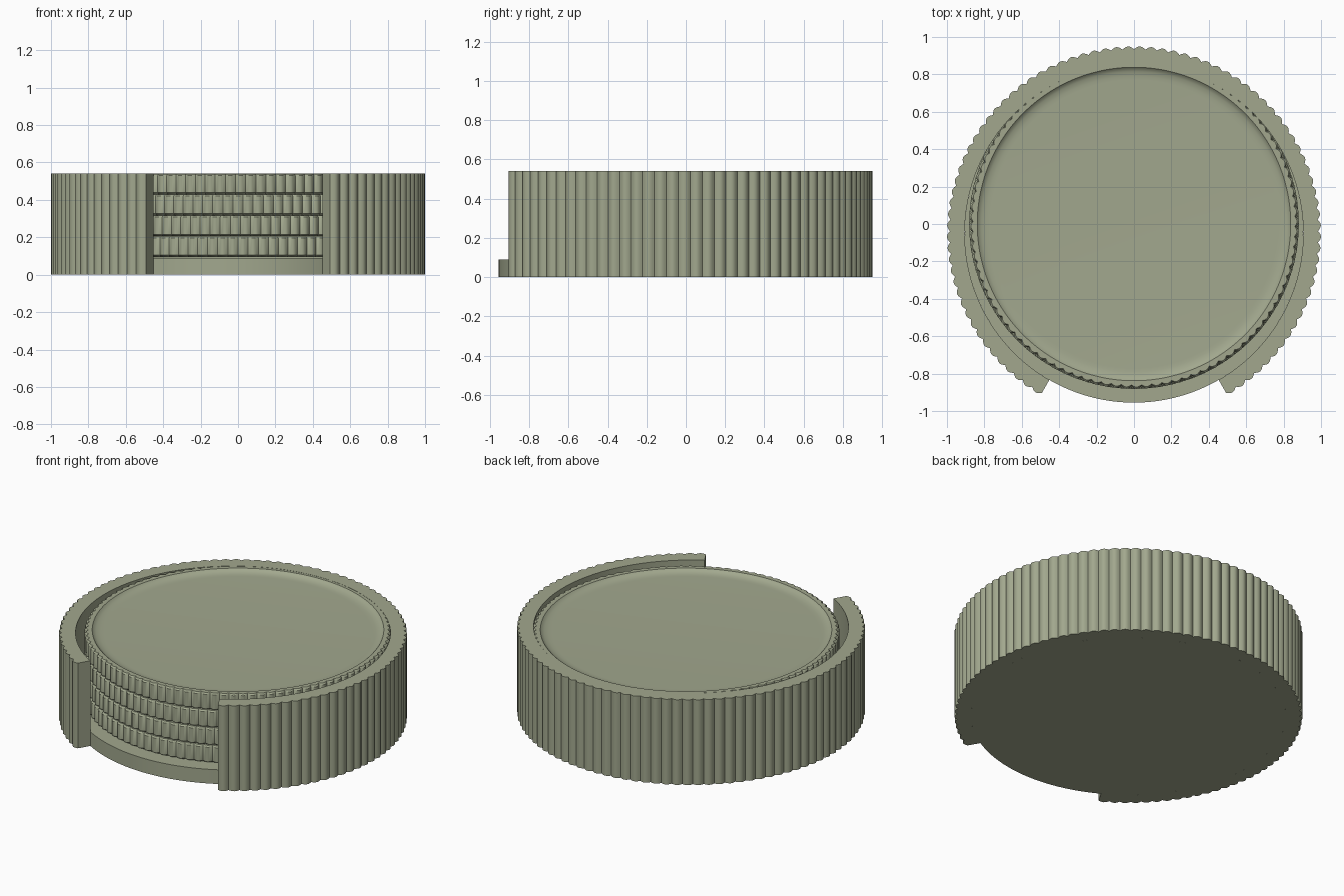
import bpy, bmesh, math

if "Cube" in bpy.data.objects:
    bpy.data.objects.remove(bpy.data.objects["Cube"])

SAGE = bpy.data.materials.new("sage")
SAGE.diffuse_color = (0.36, 0.39, 0.27, 1)
SAGE.use_nodes = True
SAGE.node_tree.nodes["Principled BSDF"].inputs["Base Color"].default_value = SAGE.diffuse_color
RIBS, SEG = 100, 6
N = RIBS * SEG


def scallop(i, depth):
    """Radius loss giving convex ribs with sharp valleys."""
    return depth * (1 - math.sin(math.pi * (i % SEG) / SEG))


def finish(bm, name, loc):
    bmesh.ops.recalc_face_normals(bm, faces=bm.faces)
    me = bpy.data.meshes.new(name)
    bm.to_mesh(me)
    bm.free()
    ob = bpy.data.objects.new(name, me)
    ob.location = loc
    bpy.context.collection.objects.link(ob)
    me.materials.append(SAGE)
    bpy.ops.object.select_all(action='DESELECT')
    ob.select_set(True)
    bpy.context.view_layer.objects.active = ob
    bpy.ops.object.shade_smooth_by_angle(angle=math.radians(35))
    return ob


def turned(name, profile, loc, n):
    """Turn (radius, z, rib depth) points into a closed solid."""
    bm = bmesh.new()
    rings = []
    for r, z, d in profile:
        ring = []
        for i in range(n):
            a = 2 * math.pi * i / n
            q = r - (scallop(i, d) if d else 0)
            ring.append(bm.verts.new((q * math.sin(a), -q * math.cos(a), z)))
        rings.append(ring)
    for lo, hi in zip(rings, rings[1:]):
        for i in range(n):
            j = (i + 1) % n
            bm.faces.new((lo[i], lo[j], hi[j], hi[i]))
    bm.faces.new(rings[0])
    bm.faces.new(rings[-1])
    return finish(bm, name, loc)


# Holder: ribbed C-shaped wall, open 60 degrees at the front
R_IN, HEIGHT, CY = 0.905, 0.54, -0.05
bm = bmesh.new()
sections = []
ribs = 84
start = math.radians(30)
steps = ribs * SEG
for i in range(steps + 1):
    a = start + (2 * math.pi - 2 * start) * i / steps
    ro = 1.0 - scallop(i, 0.016)
    s, c = math.sin(a), -math.cos(a)
    sections.append([bm.verts.new((r * s, r * c, z)) for r, z in
                     ((R_IN, 0), (ro, 0), (ro, HEIGHT), (R_IN, HEIGHT))])
for p, q in zip(sections, sections[1:]):
    for k in range(4):
        m = (k + 1) % 4
        bm.faces.new((p[k], p[m], q[m], q[k]))
bm.faces.new(sections[0])
bm.faces.new(sections[-1])
finish(bm, "holder_wall", (0, CY, 0))

# Holder floor, showing as a lip in the opening
turned("holder_floor", [(R_IN, 0, 0), (R_IN, 0.09, 0)], (0, CY, 0), 180)

# Stack of four ribbed coasters with shallow recessed tops
coaster = [(0.865, 0.0, 0.01), (0.882, 0.01, 0.016), (0.882, 0.102, 0.016),
           (0.872, 0.110, 0.012), (0.838, 0.110, 0), (0.83, 0.102, 0),
           (0.815, 0.094, 0), (0.79, 0.090, 0), (0.77, 0.089, 0)]
for k in range(4):
    ob = turned(f"coaster_{k + 1}", coaster, (0, 0, 0.0945 + 0.1115 * k), N)
    ob.rotation_euler.z = math.radians(0.9 * k)
